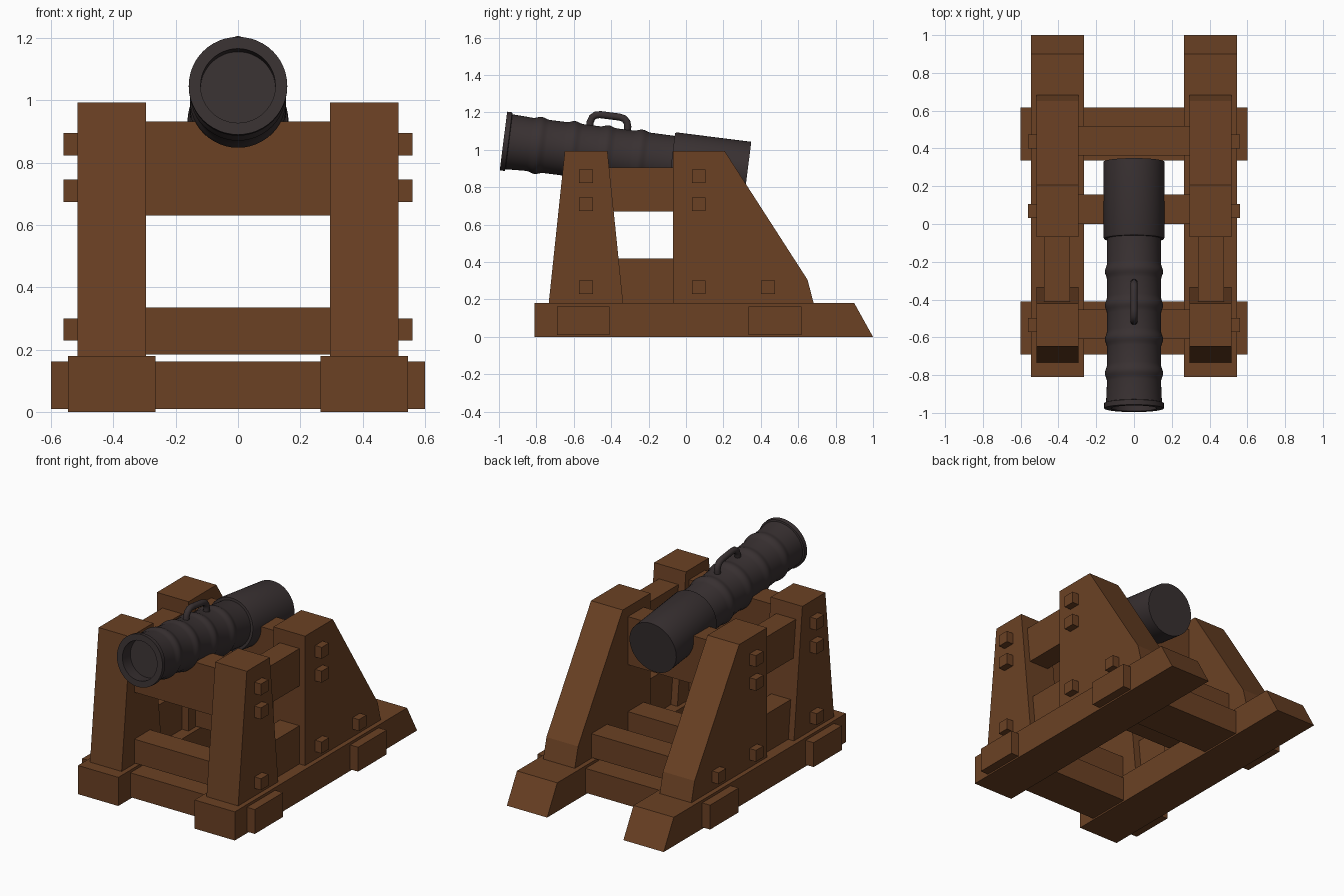
import bpy, bmesh, math
from mathutils import Vector, Matrix

if "Cube" in bpy.data.objects:
    bpy.data.objects.remove(bpy.data.objects["Cube"])


def material(name, rgb):
    m = bpy.data.materials.new(name)
    m.diffuse_color = (*rgb, 1)
    m.use_nodes = True
    m.node_tree.nodes["Principled BSDF"].inputs["Base Color"].default_value = m.diffuse_color
    return m


WOOD = material("brown_wood", (0.147, 0.053, 0.0175))
IRON = material("dark_iron", (0.040, 0.030, 0.031))


def finish(bm, name, mat):
    bmesh.ops.recalc_face_normals(bm, faces=bm.faces)
    me = bpy.data.meshes.new(name)
    bm.to_mesh(me)
    bm.free()
    me.materials.append(mat)
    ob = bpy.data.objects.new(name, me)
    bpy.context.collection.objects.link(ob)
    return ob


def prism(name, x0, x1, profile):
    """Side profile (y, z) extruded across x."""
    bm = bmesh.new()
    f = bm.faces.new([bm.verts.new((x0, y, z)) for y, z in profile])
    r = bmesh.ops.extrude_face_region(bm, geom=[f])
    verts = [v for v in r["geom"] if isinstance(v, bmesh.types.BMVert)]
    bmesh.ops.translate(bm, verts=verts, vec=(x1 - x0, 0, 0))
    return finish(bm, name, WOOD)


def box(name, x0, x1, y0, y1, z0, z1):
    return prism(name, x0, x1, [(y0, z0), (y1, z0), (y1, z1), (y0, z1)])


def smooth(ob):
    bpy.ops.object.select_all(action='DESELECT')
    ob.select_set(True)
    bpy.context.view_layer.objects.active = ob
    bpy.ops.object.shade_smooth_by_angle(angle=math.radians(35))


# Carriage sides, mirrored left and right
for side, s in (("right", 1), ("left", -1)):
    prism(f"base_rail_{side}", s * 0.265, s * 0.545,
          [(-0.81, 0), (1.0, 0), (0.9, 0.18), (-0.81, 0.18)])
    prism(f"front_post_{side}", s * 0.295, s * 0.515,
          [(-0.735, 0.17), (-0.335, 0.17), (-0.42, 0.993), (-0.648, 0.993)])
    prism(f"rear_post_{side}", s * 0.295, s * 0.515,
          [(-0.07, 0.17), (0.685, 0.17), (0.65, 0.305), (0.207, 0.993), (-0.07, 0.993)])
    # beams joining the posts
    box(f"upper_side_beam_{side}", s * 0.34, s * 0.476, -0.45, -0.05, 0.67, 0.905)
    box(f"lower_side_beam_{side}", s * 0.34, s * 0.476, -0.45, -0.05, 0.17, 0.42)
    # square pegs
    for i, (y, z) in enumerate([(-0.535, 0.86), (-0.535, 0.71), (-0.535, 0.265),
                                (0.068, 0.86), (0.068, 0.71), (0.068, 0.265),
                                (0.438, 0.265)]):
        box(f"peg_{side}_{i}", s * 0.50, s * 0.56,
            y - 0.037, y + 0.037, z - 0.036, z + 0.036)

# Cross beams
box("front_base_beam", -0.6, 0.6, -0.69, -0.41, 0.01, 0.163)
box("rear_base_beam", -0.6, 0.6, 0.335, 0.618, 0.01, 0.163)
for name, y in (("front", -0.53), ("middle", 0.077), ("rear", 0.44)):
    box(f"{name}_lower_transom", -0.31, 0.31, y - 0.078, y + 0.078, 0.185, 0.335)
    if name != "rear":
        box(f"{name}_upper_transom", -0.31, 0.31, y - 0.078, y + 0.078, 0.63, 0.932)

# Barrel frame: local z runs from the muzzle to the breech, local y is up
TILT = math.radians(7.2)
axis = Vector((0, math.cos(TILT), -math.sin(TILT)))
up = Vector((0, math.sin(TILT), math.cos(TILT)))
FRAME = Matrix.Translation((0, -0.976, 1.047)) @ Matrix((up.cross(axis), up, axis)).transposed().to_4x4()

# Barrel profile (radius, distance): shallow bore, lip, ringed body, thick breech
profile = [(0, 0.08), (0.12, 0.08), (0.12, 0.0), (0.158, 0.0), (0.158, 0.027), (0.148, 0.03)]
for c in (0.187, 0.368, 0.549, 0.73):
    for k in range(-4, 5):
        u = k / 4
        profile.append((0.143 + 0.011 * (1 + math.cos(math.pi * u)) / 2, c + 0.045 * u))
profile += [(0.142, 0.905), (0.158, 0.905), (0.162, 0.915), (0.162, 1.315), (0, 1.315)]
bm = bmesh.new()
pts = [bm.verts.new((r, 0, t)) for r, t in profile]
edges = [bm.edges.new(p) for p in zip(pts, pts[1:])]
bmesh.ops.spin(bm, geom=pts + edges, cent=(0, 0, 0), axis=(0, 0, 1),
               angle=2 * math.pi, steps=48)
bmesh.ops.remove_doubles(bm, verts=bm.verts, dist=1e-5)
bmesh.ops.transform(bm, matrix=FRAME, verts=bm.verts)
smooth(finish(bm, "cannon_barrel", IRON))

# Lifting handle: tube swept along an arch
path = [(0.447, 0.12), (0.447, 0.16), (0.455, 0.184), (0.472, 0.2), (0.497, 0.205),
        (0.60, 0.205), (0.625, 0.2), (0.642, 0.184), (0.65, 0.16), (0.65, 0.12)]
bm = bmesh.new()
rings = []
for i, (t, h) in enumerate(path):
    a, b = path[max(i - 1, 0)], path[min(i + 1, len(path) - 1)]
    d = Vector((0, b[1] - a[1], b[0] - a[0])).normalized()
    n = d.cross(Vector((1, 0, 0)))
    rings.append([bm.verts.new(Vector((0, h, t)) + 0.019 * (
        math.cos(q * math.pi / 6) * Vector((1, 0, 0)) + math.sin(q * math.pi / 6) * n))
        for q in range(12)])
for r0, r1 in zip(rings, rings[1:]):
    for q in range(12):
        p = (q + 1) % 12
        bm.faces.new((r0[q], r0[p], r1[p], r1[q]))
bm.faces.new(rings[0])
bm.faces.new(rings[-1])
bmesh.ops.transform(bm, matrix=FRAME, verts=bm.verts)
smooth(finish(bm, "lifting_handle", IRON))
